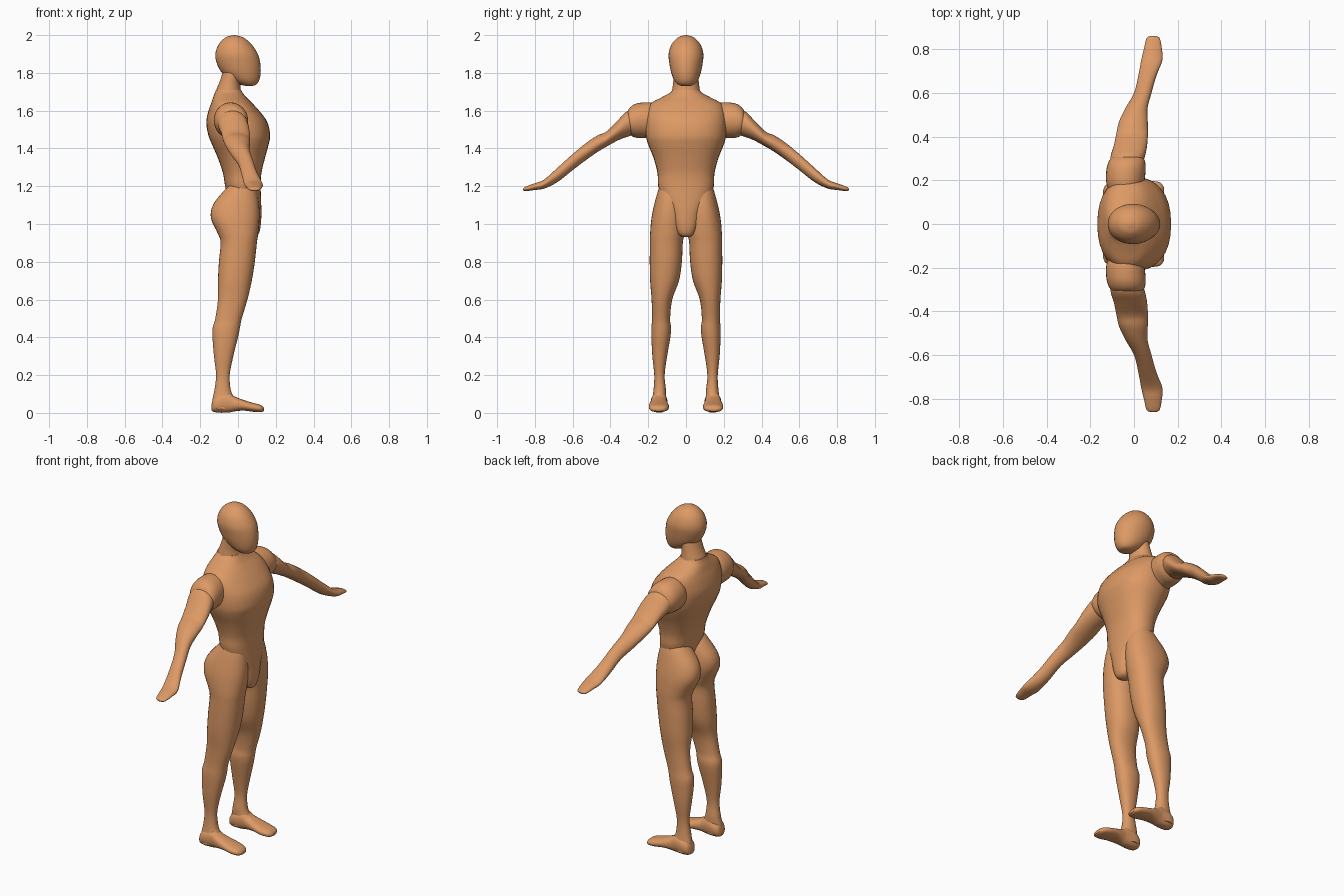
import bpy
import bmesh
from math import cos, sin, pi, radians
from mathutils import Vector

default_cube = bpy.data.objects.get("Cube")
if default_cube:
    bpy.data.objects.remove(default_cube, do_unlink=True)

# One skin material for the whole figure
skin = bpy.data.materials.new("tan skin")
skin.use_nodes = True
skin_colour = (0.72, 0.32, 0.13, 1)
skin.diffuse_color = skin_colour
shader = next(n for n in skin.node_tree.nodes if n.type == "BSDF_PRINCIPLED")
shader.inputs["Base Color"].default_value = skin_colour


def smooth_stations(stations, steps):
    """Pass a Catmull-Rom curve through the measured sections."""
    padded = [stations[0]] + list(stations) + [stations[-1]]
    result = []
    for p0, p1, p2, p3 in zip(padded, padded[1:], padded[2:], padded[3:]):
        for step in range(steps):
            t = step / steps
            result.append([
                b + 0.5 * t * (c - a + t * (2 * a - 5 * b + 4 * c - d
                                            + t * (3 * (b - c) + d - a)))
                for a, b, c, d in zip(p0, p1, p2, p3)])
    result.append(list(stations[-1]))
    return result


def rounded(value, power):
    """Signed power that turns a circle into a superellipse."""
    return (1 if value >= 0 else -1) * abs(value) ** (2 / power)


def loft(name, axis, stations, power=2, side=1, sides=32, steps=4):
    """Skin rounded sections (position, low u, high u, low v, high v)
    along an axis; side=-1 mirrors the part across the body."""
    order = {"x": (0, 1, 2), "y": (1, 0, 2), "z": (2, 0, 1)}[axis]
    bm = bmesh.new()

    def place(along, u, v):
        point = Vector((0, 0, 0))
        for index, value in zip(order, (along, u, v)):
            point[index] = value
        point.y *= side
        return bm.verts.new(point)

    rings = []
    sections = smooth_stations(stations, steps)
    for along, u0, u1, v0, v1 in sections:
        ring = []
        for k in range(sides):
            angle = 2 * pi * k / sides
            u = (u0 + u1) / 2 + (u1 - u0) / 2 * rounded(cos(angle), power)
            v = (v0 + v1) / 2 + (v1 - v0) / 2 * rounded(sin(angle), power)
            ring.append(place(along, u, v))
        rings.append(ring)
    for lower, upper in zip(rings, rings[1:]):
        for k in range(sides):
            j = (k + 1) % sides
            bm.faces.new((lower[k], lower[j], upper[j], upper[k]))
    # Close both ends with a fan
    for ring, section in ((rings[0], sections[0]), (rings[-1], sections[-1])):
        along, u0, u1, v0, v1 = section
        tip = place(along, (u0 + u1) / 2, (v0 + v1) / 2)
        for k in range(sides):
            bm.faces.new((ring[k], ring[(k + 1) % sides], tip))
    bmesh.ops.recalc_face_normals(bm, faces=bm.faces)
    mesh = bpy.data.meshes.new(name)
    bm.to_mesh(mesh)
    bm.free()
    mesh.materials.append(skin)
    part = bpy.data.objects.new(name, mesh)
    bpy.context.collection.objects.link(part)
    bpy.ops.object.select_all(action="DESELECT")
    part.select_set(True)
    bpy.context.view_layer.objects.active = part
    bpy.ops.object.shade_smooth_by_angle(angle=radians(50))
    return part


def symmetric(rows):
    """Sections centred on the body: (position, back, front, half width)."""
    return [(z, back, front, -half, half) for z, back, front, half in rows]


# Head: an egg leaning forward to the chin
loft("head", "z", symmetric([
    (1.73, .05, .07, .015), (1.737, .015, .095, .04),
    (1.76, -.035, .112, .062), (1.8, -.085, .12, .078),
    (1.85, -.112, .118, .088), (1.9, -.12, .105, .092),
    (1.95, -.103, .073, .077), (1.985, -.07, .033, .046),
    (1.997, -.038, -.002, .018), (2, -.021, -.019, .001)]))

# Neck
loft("neck", "z", symmetric([
    (1.66, -.13, .03, .08), (1.71, -.115, .015, .073),
    (1.76, -.095, .013, .067), (1.84, -.07, .03, .064)]))

# Chest, waist and the narrow pelvis front between the legs
loft("torso", "z", symmetric([
    (.93, .055, .085, .012), (.945, .03, .108, .04),
    (.99, 0, .12, .064), (1.06, -.03, .124, .085),
    (1.13, -.05, .122, .125), (1.2, -.068, .12, .147),
    (1.27, -.08, .124, .151), (1.35, -.107, .143, .172),
    (1.42, -.137, .162, .2), (1.47, -.157, .17, .213),
    (1.54, -.168, .155, .215), (1.6, -.156, .112, .208),
    (1.64, -.142, .075, .185), (1.67, -.132, .045, .13),
    (1.695, -.122, .025, .085), (1.71, -.117, .016, .07)]), power=2.3)

leg_sections = [
    (.02, -.135, -.045, .1, .185), (.07, -.135, -.02, .105, .18),
    (.12, -.125, -.038, .106, .172), (.2, -.116, -.044, .113, .168),
    (.3, -.127, -.025, .1, .178), (.4, -.135, 0, .083, .183),
    (.45, -.134, .01, .079, .183), (.5, -.12, .02, .084, .18),
    (.6, -.106, .05, .073, .182), (.7, -.106, .073, .037, .19),
    (.8, -.101, .089, .022, .192), (.9, -.092, .1, .017, .191),
    (.95, -.107, .107, .008, .19), (1.03, -.143, .114, .001, .183),
    (1.1, -.133, .112, .001, .169), (1.17, -.08, .1, .005, .15),
    (1.21, -.04, .08, .03, .135)]

foot_sections = [
    (-.141, .125, .155, .015, .04), (-.13, .105, .178, .006, .075),
    (-.1, .097, .187, .001, .1), (-.05, .1, .185, .002, .108),
    (-.02, .1, .188, .008, .088), (.03, .093, .195, .012, .068),
    (.08, .09, .197, .006, .053), (.12, .1, .19, .004, .042),
    (.137, .12, .168, .01, .028)]

shoulder_sections = [
    (.12, -.1, .03, 1.47, 1.62), (.18, -.125, .045, 1.455, 1.642),
    (.23, -.128, .052, 1.455, 1.643), (.27, -.122, .053, 1.458, 1.635),
    (.3, -.107, .045, 1.475, 1.613), (.315, -.085, .02, 1.5, 1.58)]

arm_sections = [
    (.25, -.11, .03, 1.48, 1.61), (.31, -.107, .05, 1.462, 1.598),
    (.36, -.092, .06, 1.443, 1.55), (.42, -.08, .064, 1.41, 1.49),
    (.47, -.068, .063, 1.38, 1.468), (.53, -.04, .062, 1.338, 1.428),
    (.6, 0, .08, 1.285, 1.37), (.68, .02, .103, 1.222, 1.298),
    (.75, .033, .13, 1.188, 1.236), (.8, .045, .128, 1.18, 1.216),
    (.85, .057, .118, 1.174, 1.197), (.862, .075, .102, 1.179, 1.188)]

# Limbs, mirrored across the body
for label, side in (("left", 1), ("right", -1)):
    loft(label + "_leg", "z", leg_sections, power=2.2, side=side)
    loft(label + "_foot", "x", foot_sections, power=2.3, side=side)
    loft(label + "_shoulder", "y", shoulder_sections, side=side)
    loft(label + "_arm", "y", arm_sections, side=side)
